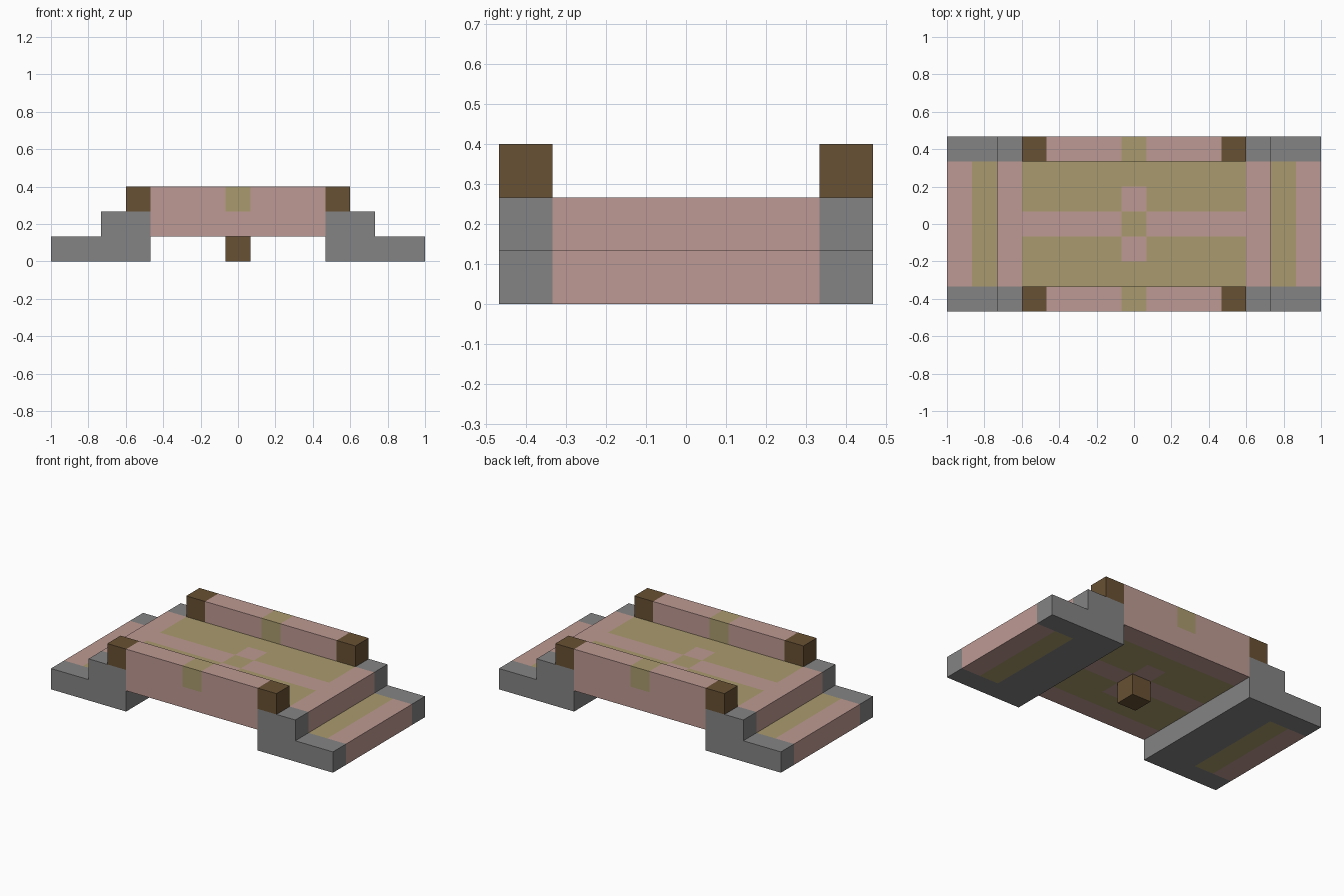
import bpy
import bmesh
from mathutils import Vector

cube = bpy.data.objects.get("Cube")
if cube:
    bpy.data.objects.remove(cube, do_unlink=True)

UNIT = 2 / 15  # edge of one building block


def make_material(name, rgb):
    mat = bpy.data.materials.new(name)
    mat.use_nodes = True
    colour = (*rgb, 1)
    mat.diffuse_color = colour
    mat.node_tree.nodes["Principled BSDF"].inputs["Base Color"].default_value = colour
    return mat


PINK, OLIVE, GREY, BROWN = range(4)
materials = [
    make_material("dusty_pink", (0.515, 0.323, 0.292)),
    make_material("olive_tan", (0.402, 0.328, 0.156)),
    make_material("stone_grey", (0.231, 0.231, 0.231)),
    make_material("dark_brown", (0.138, 0.082, 0.033)),
]


# Colour rules, mirrored in x and y
def step_colour(x, y):
    if y == 3 or x <= 5:
        return GREY
    return OLIVE if x == 6 else PINK


def deck_colour(x, y):
    if y == 3:
        return GREY if x >= 4 else PINK
    if x == 5:
        return PINK
    if x == 0:
        return PINK if y == 1 else OLIVE
    return PINK if y == 0 else OLIVE


def rail_colour(x, y):
    if x == 4:
        return BROWN
    return OLIVE if x == 0 else PINK


def post_colour(x, y):
    return BROWN


# Part name: inclusive block ranges in x and y, layer, colour rule
parts = {
    "left_step": ((4, 7), (-3, 3), 0, step_colour),
    "right_step": ((-7, -4), (-3, 3), 0, step_colour),
    "center_post": ((0, 0), (0, 0), 0, post_colour),
    "deck": ((-5, 5), (-3, 3), 1, deck_colour),
    "front_rail": ((-4, 4), (-3, -3), 2, rail_colour),
    "back_rail": ((-4, 4), (3, 3), 2, rail_colour),
}


def blocks(xs, ys, layer):
    return [(x, y, layer) for x in range(xs[0], xs[1] + 1)
            for y in range(ys[0], ys[1] + 1)]


filled = {b for xs, ys, layer, _ in parts.values() for b in blocks(xs, ys, layer)}


def build_part(name, xs, ys, layer, rule):
    bm = bmesh.new()
    for block in blocks(xs, ys, layer):
        center = Vector(block) + Vector((0, 0, 0.5))
        for axis in range(3):
            for sign in (-1, 1):
                normal = Vector((0, 0, 0))
                normal[axis] = sign
                # Skip sides buried against another block
                if tuple(int(b + n) for b, n in zip(block, normal)) in filled:
                    continue
                u = Vector((0, 0, 0))
                u[(axis + 1) % 3] = 0.5
                v = normal.cross(u)
                mid = center + normal / 2
                corners = (mid - u - v, mid + u - v, mid + u + v, mid - u + v)
                face = bm.faces.new([bm.verts.new(c * UNIT) for c in corners])
                face.material_index = rule(abs(block[0]), abs(block[1]))
    # Weld blocks and join flat areas of one colour
    bmesh.ops.remove_doubles(bm, verts=bm.verts[:], dist=0.001)
    bmesh.ops.dissolve_limit(bm, angle_limit=0.01, verts=bm.verts[:],
                             edges=bm.edges[:], delimit={'MATERIAL'})
    mesh = bpy.data.meshes.new(name)
    for mat in materials:
        mesh.materials.append(mat)
    bm.to_mesh(mesh)
    bm.free()
    obj = bpy.data.objects.new(name, mesh)
    bpy.context.collection.objects.link(obj)


for part_name, spec in parts.items():
    build_part(part_name, *spec)
